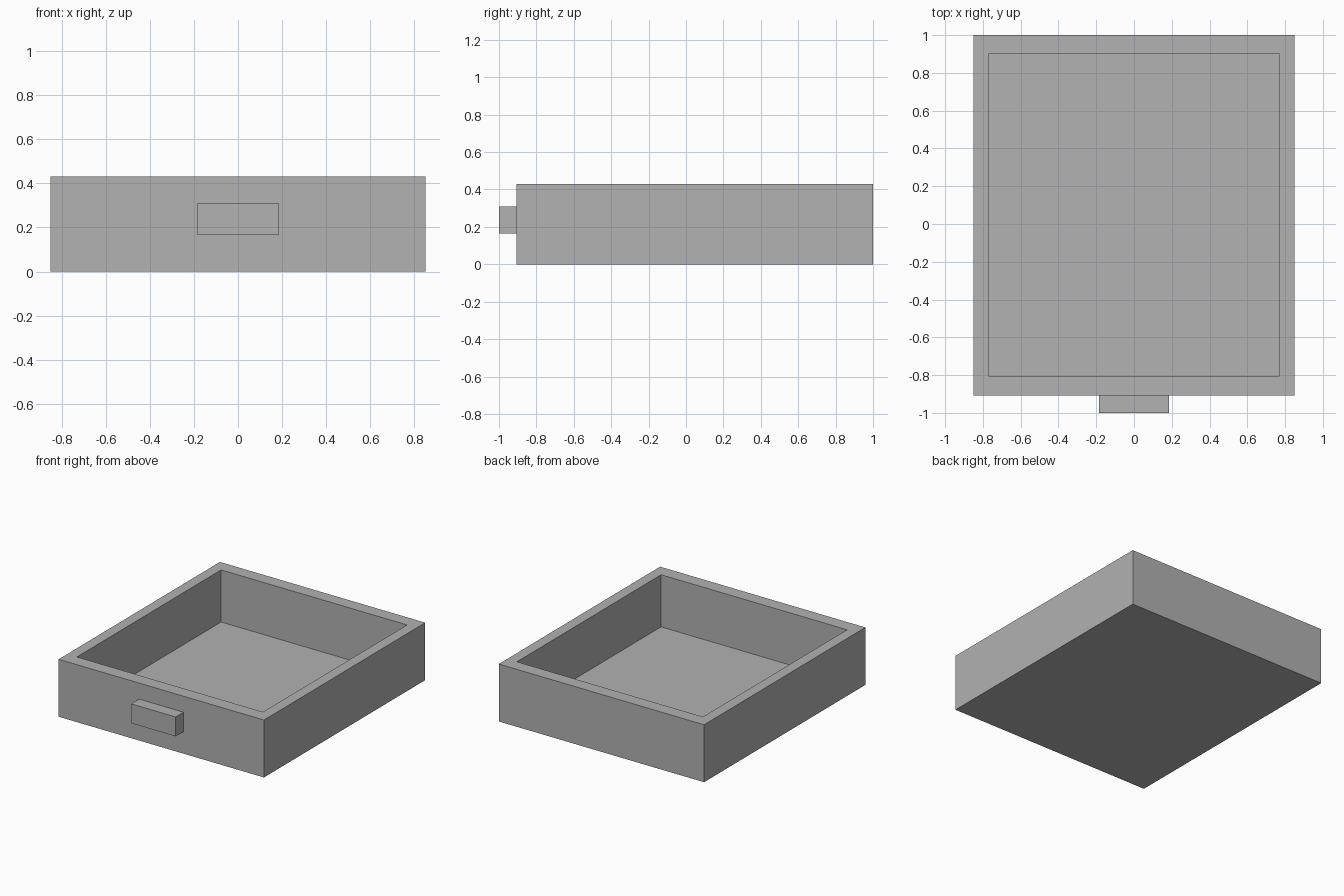
import bpy
import bmesh

cube = bpy.data.objects.get("Cube")
if cube:
    bpy.data.objects.remove(cube, do_unlink=True)

# Single plain grey
GREY = (0.445, 0.445, 0.445, 1.0)
grey = bpy.data.materials.new("plain_grey")
grey.use_nodes = True
grey.diffuse_color = GREY
grey.node_tree.nodes["Principled BSDF"].inputs["Base Color"].default_value = GREY


def add_box(name, low, high, hollow=None):
    """Box between two corners; hollow = (side, front, back, depth) opens the top."""
    bm = bmesh.new()
    bmesh.ops.create_cube(bm, size=1)
    for v in bm.verts:
        v.co = [a + (b - a) * (c + 0.5) for a, b, c in zip(low, high, v.co)]
    if hollow:
        side, front, back, depth = hollow
        top = max(bm.faces, key=lambda f: f.calc_center_median().z)
        # Inset the rim, fit it to the opening, then sink the floor
        bmesh.ops.inset_individual(bm, faces=[top], thickness=0.05)
        for v in top.verts:
            v.co.x = side if v.co.x > 0 else -side
            v.co.y = back if v.co.y > 0 else front
        floor = bmesh.ops.extrude_discrete_faces(bm, faces=[top])["faces"][0]
        bmesh.ops.translate(bm, verts=floor.verts, vec=(0, 0, -depth))
    bmesh.ops.recalc_face_normals(bm, faces=bm.faces)
    mesh = bpy.data.meshes.new(name)
    bm.to_mesh(mesh)
    bm.free()
    mesh.materials.append(grey)
    obj = bpy.data.objects.new(name, mesh)
    bpy.context.collection.objects.link(obj)
    return obj


# Open drawer body with thicker front and back walls
add_box("drawer_body", (-0.85, -0.907, 0), (0.85, 1, 0.43),
        hollow=(0.77, -0.805, 0.9, 0.39))

# Block handle on the front panel
add_box("drawer_handle", (-0.184, -1, 0.165), (0.184, -0.907, 0.31))
